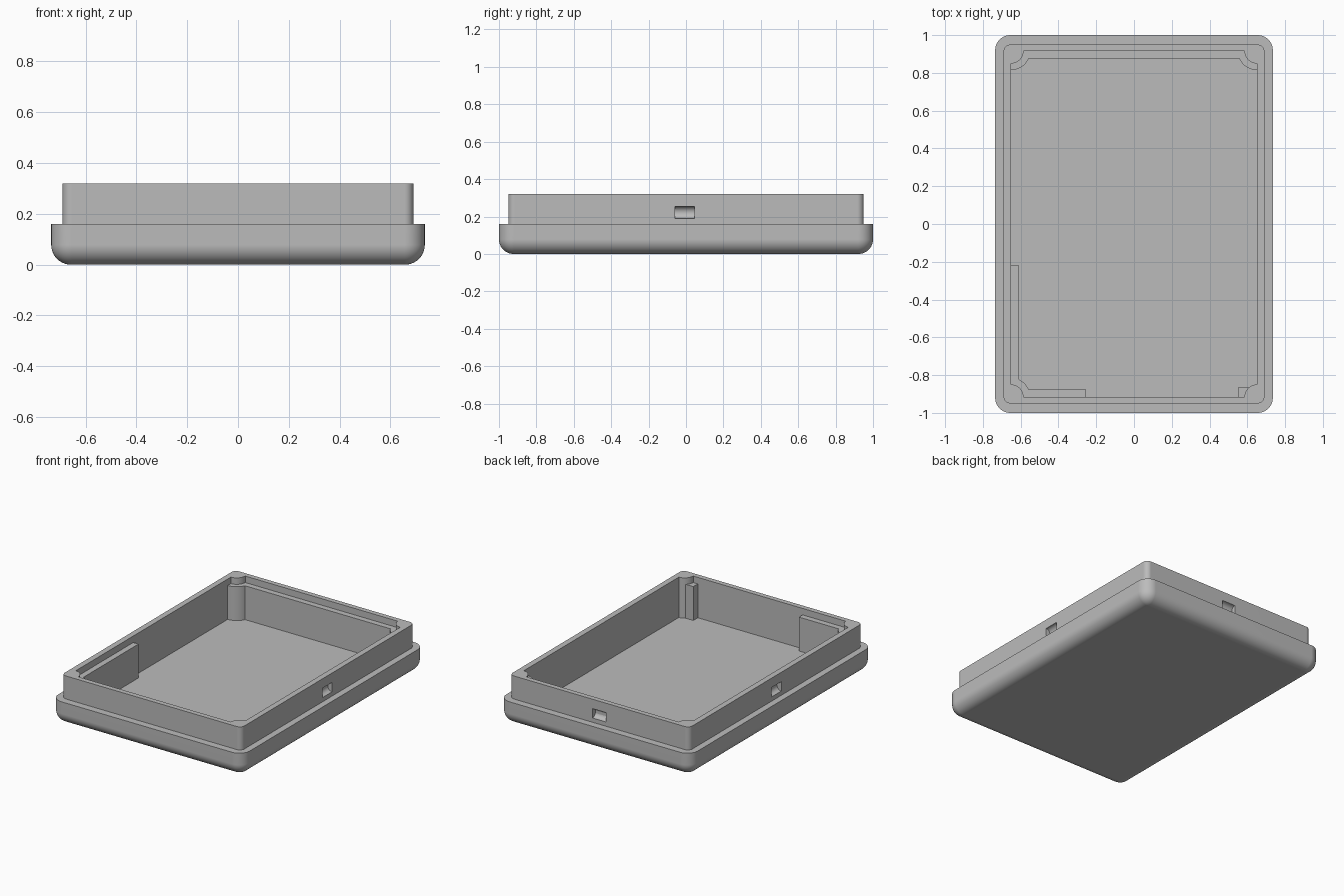
import bpy, bmesh
from math import sin, cos, pi, acos, radians
from mathutils import Matrix

if "Cube" in bpy.data.objects:
    bpy.data.objects.remove(bpy.data.objects["Cube"])

grey = bpy.data.materials.new("plain grey")
grey.use_nodes = True
grey.diffuse_color = (0.5, 0.5, 0.5, 1)
grey.node_tree.nodes["Principled BSDF"].inputs["Base Color"].default_value = (0.5, 0.5, 0.5, 1)

SEG = 10
HX, HY, FLOOR, RIM = 0.65, 0.915, 0.04, 0.32    # cavity half sizes and heights
LEDGE_Z, LEDGE, POST = 0.275, 0.04, 0.1         # inner ledge top, width, post radius
EMBED = 0.004


def make_object(name, bm):
    bmesh.ops.recalc_face_normals(bm, faces=bm.faces[:])
    mesh = bpy.data.meshes.new(name)
    bm.to_mesh(mesh)
    bm.free()
    mesh.materials.append(grey)
    obj = bpy.data.objects.new(name, mesh)
    bpy.context.collection.objects.link(obj)
    return obj


def smooth(obj):
    bpy.ops.object.select_all(action='DESELECT')
    obj.select_set(True)
    bpy.context.view_layer.objects.active = obj
    bpy.ops.object.shade_smooth_by_angle(angle=radians(30))
    obj.modifiers.new("even normals", 'WEIGHTED_NORMAL').keep_sharp = True


def outline(hx, hy, r, inward=False):
    """Rectangle with rounded corners, or with corner posts bulging inward."""
    pts = []
    for sx, sy in ((1, 1), (-1, 1), (-1, -1), (1, -1)):
        arc = []
        for i in range(SEG + 1):
            t = pi / 2 * i / SEG
            if inward:
                x, y = hx - r * sin(t), hy - r * cos(t)
            else:
                x, y = hx - r + r * cos(t), hy - r + r * sin(t)
            arc.append((sx * x, sy * y))
        pts += arc if sx * sy > 0 else arc[::-1]
    return pts


def loft(name, rings):
    """Skin a stack of (outline, height) rings and cap both ends."""
    bm = bmesh.new()
    loops = [[bm.verts.new((x, y, z)) for x, y in pts] for pts, z in rings]
    for a, b in zip(loops, loops[1:]):
        for i in range(len(a)):
            j = (i + 1) % len(a)
            bm.faces.new((a[i], a[j], b[j], b[i]))
    bm.faces.new(loops[0])
    bm.faces.new(loops[-1])
    return make_object(name, bm)


# Tray: filleted base, step, upper wall, rim and cavity with corner posts
rings = []
for i in range(SEG + 1):
    t = pi / 2 * i / SEG
    inset = 0.078 * (1 - sin(t))
    rings.append((outline(0.735 - inset, 1 - inset, 0.08 - inset), 0.078 * (1 - cos(t))))
wall = outline(0.69, 0.95, 0.035)
cavity = outline(HX, HY, 0.065, inward=True)
rings += [(outline(0.735, 1, 0.08), 0.16), (wall, 0.16), (wall, RIM),
          (cavity, RIM), (cavity, FLOOR)]
tray = loft("tray", rings)

# Half-round snap recesses in both sides and the back
for x, y, axis in ((0.69, -0.007, 'X'), (-0.69, -0.007, 'X'), (0, 0.95, 'Y')):
    bm = bmesh.new()
    turn = Matrix.Rotation(pi / 2, 4, axis)
    bmesh.ops.create_cone(bm, cap_ends=True, segments=32, radius1=0.0325, radius2=0.0325,
                          depth=0.105, matrix=Matrix.Translation((x, y, 0.222)) @ turn)
    cutter = make_object("recess_cutter", bm)
    cutter.hide_render = True
    mod = tray.modifiers.new("recess", 'BOOLEAN')
    mod.operation, mod.solver, mod.object = 'DIFFERENCE', 'EXACT', cutter
    bpy.context.view_layer.objects.active = tray
    bpy.ops.object.modifier_apply(modifier=mod.name)
    bpy.data.objects.remove(cutter)
smooth(tray)


# Inner ledges: outlines running round the stout corner posts
def post_arc(sx, sy, start, end):
    pts = []
    for i in range(SEG + 1):
        t = start + (end - start) * i / SEG
        pts.append((sx * (HX - POST * sin(t)), sy * (HY - POST * cos(t))))
    return pts


def ledge(name, pts):
    smooth(loft(name, [(pts, FLOOR - EMBED), (pts, LEDGE_Z)]))


WX, WY = HX + EMBED, HY + EMBED
meet = acos(LEDGE / POST)
ledge("back_ledge",
      [(-WX, WY), (-WX, HY - POST)] + post_arc(-1, 1, 0, meet)
      + post_arc(1, 1, meet, 0) + [(WX, HY - POST), (WX, WY)])
ledge("front_right_ledge",
      [(-WX, -WY), (-WX, -0.22), (LEDGE - HX, -0.22)]
      + post_arc(-1, -1, pi / 2 - meet, meet)
      + [(-0.255, LEDGE - HY), (-0.255, -WY)])
ledge("front_left_block", [(0.55, -WY), (0.55, -0.865), (0.61, -0.865), (0.61, -WY)])
